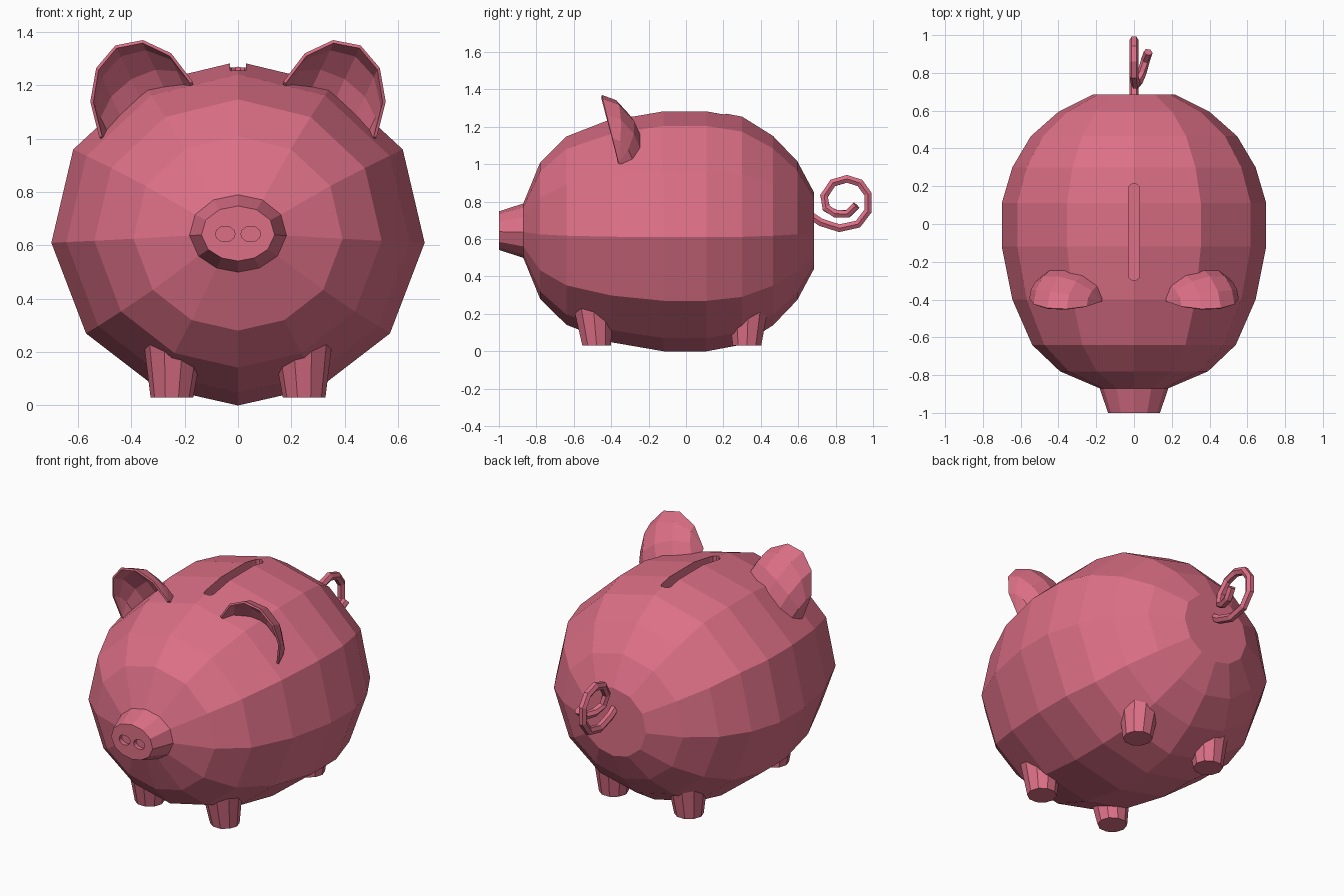
import bpy, bmesh, math
from mathutils import Vector

if "Cube" in bpy.data.objects:
    bpy.data.objects.remove(bpy.data.objects["Cube"])

pink = bpy.data.materials.new("pig pink")
pink.diffuse_color = (0.72, 0.16, 0.24, 1)
pink.use_nodes = True
pink.node_tree.nodes["Principled BSDF"].inputs["Base Color"].default_value = pink.diffuse_color


def make(name, verts, faces):
    me = bpy.data.meshes.new(name)
    me.from_pydata([tuple(v) for v in verts], [], faces)
    bm = bmesh.new()
    bm.from_mesh(me)
    bmesh.ops.recalc_face_normals(bm, faces=bm.faces)
    bm.to_mesh(me)
    bm.free()
    me.materials.append(pink)
    ob = bpy.data.objects.new(name, me)
    bpy.context.collection.objects.link(ob)
    return ob


def loft(name, rings):
    """Closed skin over a list of equal-length point rings, capped at both ends."""
    n = len(rings[0])
    verts = [p for r in rings for p in r]
    faces = [(i * n + j, i * n + (j + 1) % n, (i + 1) * n + (j + 1) % n, (i + 1) * n + j)
             for i in range(len(rings) - 1) for j in range(n)]
    faces.append(tuple(range(n)))
    faces.append(tuple(range(len(verts) - n, len(verts))))
    return make(name, verts, faces)


def cut(ob, cutter):
    cutter.hide_render = True
    m = ob.modifiers.new("cut", 'BOOLEAN')
    m.operation, m.solver, m.object = 'DIFFERENCE', 'EXACT', cutter
    bpy.context.view_layer.objects.active = ob
    bpy.ops.object.modifier_apply(modifier=m.name)
    bpy.data.objects.remove(cutter)


# Body and snout: one 12-sided section scaled along y
CZ = 0.645
half = [(0, .645), (.354, .56), (.618, .315), (.70, -.035), (.57, -.375), (.31, -.575), (0, -.645)]
section = half + [(-x, z) for x, z in half[-2:0:-1]]
stations = [(-1.0, .196, .16), (-.87, .26, .225), (-.78, .56, .565), (-.64, .77, .78),
            (-.40, .92, .925), (-.12, 1, 1), (.11, 1, 1), (.30, .92, .945),
            (.465, .78, .785), (.595, .57, .575), (.685, .31, .315)]
body = loft("body", [[(x * sx, y, CZ + z * sz) for x, z in section] for y, sx, sz in stations])

# Coin slot: rounded-end cutter
slot = []
for k in range(12):
    a = math.pi * (k if k < 6 else k - 1) / 5
    slot.append((.03 * math.cos(a), (.185 if k < 6 else -.27) + .03 * math.sin(a)))
cut(body, loft("slot_cutter", [[(x, y, z) for x, y in slot] for z in (1.21, 1.4)]))

# Nostrils: shallow oval holes
for sx in (-1, 1):
    oval = [(sx * .048 + .037 * math.cos(k * math.pi / 6), .643 + .029 * math.sin(k * math.pi / 6))
            for k in range(12)]
    cut(body, loft("nostril_cutter", [[(x, y, z) for x, z in oval] for y in (-1.1, -.975)]))

# Ears: quarter-dome shells opening forward
C = Vector((.345, -.385, 1.11))
chord = Vector((.175, .025, -.105))
up = Vector((.115, -.06, .24))
back = Vector((0, .16, 0))
N = 7
for side, sx in (("left", -1), ("right", 1)):
    verts = []
    phis = (0, 30, 60, 88, 118)
    for phi in phis:
        p = math.radians(phi)
        for j in range(N):
            t = math.pi * j / (N - 1)
            v = C + chord * math.cos(t) + (up * math.cos(p) + back * math.sin(p)) * math.sin(t)
            verts.append((v.x * sx, v.y, v.z))
    faces = [(i * N + j, i * N + j + 1, (i + 1) * N + j + 1, (i + 1) * N + j)
             for i in range(len(phis) - 1) for j in range(N - 1)]
    ear = make(side + "_ear", verts, faces)
    bm = bmesh.new()
    bm.from_mesh(ear.data)
    bmesh.ops.remove_doubles(bm, verts=bm.verts, dist=1e-4)
    bmesh.ops.recalc_face_normals(bm, faces=bm.faces)
    # point the shell normals away from the hollow
    ctr = Vector((C.x * sx, C.y, C.z))
    if sum((f.calc_center_median() - ctr).dot(f.normal) for f in bm.faces) < 0:
        bmesh.ops.reverse_faces(bm, faces=bm.faces)
    bm.to_mesh(ear.data)
    bm.free()
    s = ear.modifiers.new("thickness", 'SOLIDIFY')
    s.thickness, s.offset = .012, -1

# Legs: tapered, leaning slightly, tops buried in the body
for end, y0, y1 in (("front", -.478, -.50), ("back", .326, .335)):
    for side, sx in (("left", -1), ("right", 1)):
        rings = []
        for z, x, y, r in ((.03, .248, y0, .08), (.29, .24, y1, .12)):
            rings.append([(sx * (x + r * math.cos(k * math.pi / 5)), y + r * math.sin(k * math.pi / 5), z)
                          for k in range(10)])
        loft(f"{end}_{side}_leg", rings)

# Curly tail: hexagonal tube along a coil
path = [Vector(p) for p in (
    (0, .66, .73), (0, .72, .69), (0, .82, .658), (0, .92, .68), (0, .973, .75), (0, .973, .84),
    (0, .93, .90), (0, .86, .922), (0, .785, .90), (.008, .738, .83), (.022, .75, .765),
    (.042, .80, .735), (.06, .865, .735), (.075, .91, .78))]
rings = []
for i, p in enumerate(path):
    d = (path[min(i + 1, len(path) - 1)] - path[max(i - 1, 0)]).normalized()
    u = (Vector((1, 0, 0)) - d * d.x).normalized()
    w = d.cross(u)
    rings.append([p + (u * math.cos(k * math.pi / 3) + w * math.sin(k * math.pi / 3)) * .024
                  for k in range(6)])
loft("tail", rings)
